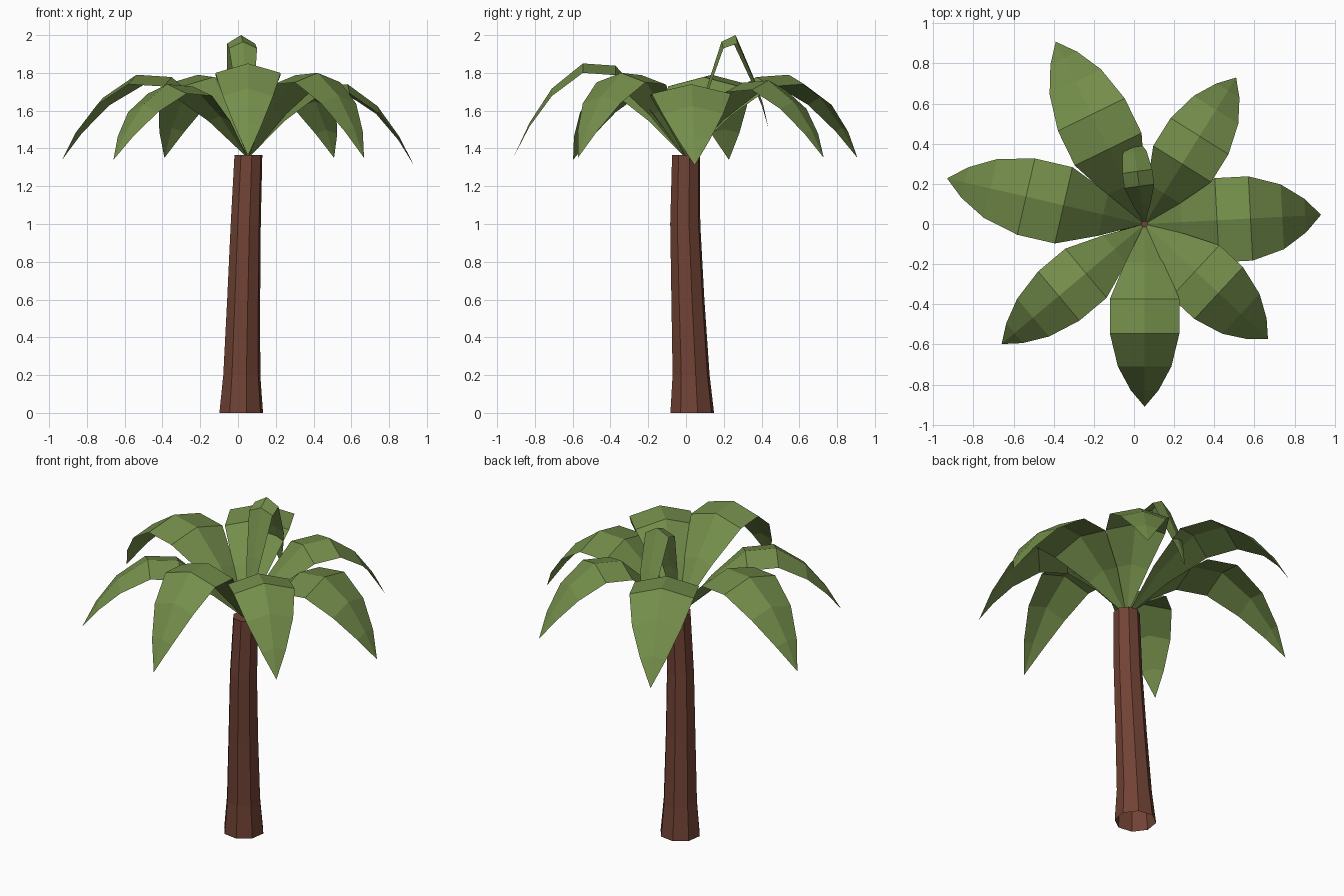
import bpy, bmesh, math
from mathutils import Vector

if "Cube" in bpy.data.objects:
    bpy.data.objects.remove(bpy.data.objects["Cube"])


def material(name, rgb):
    m = bpy.data.materials.new(name)
    m.diffuse_color = (*rgb, 1)
    m.use_nodes = True
    m.node_tree.nodes["Principled BSDF"].inputs["Base Color"].default_value = m.diffuse_color
    return m


BARK = material("bark_brown", (0.165, 0.056, 0.035))
LEAF = material("leaf_green", (0.175, 0.27, 0.07))


def finish(bm, name, mat):
    bmesh.ops.recalc_face_normals(bm, faces=bm.faces)
    mesh = bpy.data.meshes.new(name)
    bm.to_mesh(mesh)
    bm.free()
    mesh.materials.append(mat)
    obj = bpy.data.objects.new(name, mesh)
    bpy.context.collection.objects.link(obj)
    return obj


# Trunk: eight-sided, gently bent tube, open underneath
def trunk(rings, sides=8, phase=math.radians(14)):
    bm = bmesh.new()
    loops = []
    for x, y, z, r in rings:
        loops.append([bm.verts.new((x + r * math.cos(phase + math.tau * k / sides),
                                    y + r * math.sin(phase + math.tau * k / sides), z))
                      for k in range(sides)])
    for a, b in zip(loops, loops[1:]):
        for k in range(sides):
            n = (k + 1) % sides
            bm.faces.new((a[k], a[n], b[n], b[k]))
    bm.faces.new(loops[-1])
    finish(bm, "trunk", BARK)


trunk([(0.017, 0.033, 0, 0.119), (0.02, 0.027, 0.2, 0.101),
       (0.03, 0.01, 0.6, 0.09), (0.041, -0.004, 1.0, 0.082),
       (0.055, 0.0, 1.365, 0.076)])

CROWN = Vector((0.053, 0, 1.36))


# Frond: sheet folded along its midrib; stations are (reach, height, half width, fold drop)
def frond(name, angle, stations):
    a = math.radians(angle)
    out = Vector((math.cos(a), math.sin(a), 0))
    side = Vector((-math.sin(a), math.cos(a), 0))
    bm = bmesh.new()
    rows = []
    for reach, z, half, drop in stations:
        mid = Vector((CROWN.x, CROWN.y, z)) + out * reach
        low = Vector((0, 0, -drop))
        rows.append([bm.verts.new(mid + side * half + low), bm.verts.new(mid),
                     bm.verts.new(mid - side * half + low)])
    for p, q in zip(rows, rows[1:]):
        for k in (0, 1):
            bm.faces.new((p[k], p[k + 1], q[k + 1], q[k]))
    bmesh.ops.remove_doubles(bm, verts=bm.verts, dist=0.0005)
    finish(bm, name, LEAF)


# Shared drooping shape scaled to length, peak height, tip height and half width
def drooping(length, peak, tip, half):
    rise, fall = peak - CROWN.z, peak - tip
    return [(0.012, CROWN.z, 0.006, 0),
            (0.21 * length, CROWN.z + 0.56 * rise, 0.56 * half, 0.03),
            (0.41 * length, peak - 0.012, half, 0.05),
            (0.60 * length, peak, half, 0.05),
            (0.78 * length, peak - 0.27 * fall, 0.77 * half, 0.04),
            (0.91 * length, peak - 0.64 * fall, 0.40 * half, 0.02),
            (length, tip, 0, 0)]


for i, (angle, *shape) in enumerate([
        (3, 0.88, 1.74, 1.31, 0.21), (58, 0.86, 1.76, 1.35, 0.17),
        (116, 1.01, 1.79, 1.35, 0.185), (167, 1.01, 1.79, 1.34, 0.195),
        (220, 0.93, 1.74, 1.34, 0.16), (270, 0.91, 1.85, 1.36, 0.173),
        (317, 0.84, 1.80, 1.35, 0.177)]):
    frond(f"frond_{i + 1}", angle, drooping(*shape))

# Young upright frond in the middle of the crown
frond("young_frond", 98, [
    (0.012, 1.36, 0.005, 0), (0.10, 1.69, 0.045, 0.02), (0.19, 1.965, 0.075, 0.035),
    (0.265, 2.0, 0.075, 0.045), (0.36, 1.78, 0.06, 0.03),
    (0.41, 1.64, 0.03, 0.015), (0.44, 1.51, 0, 0)])
